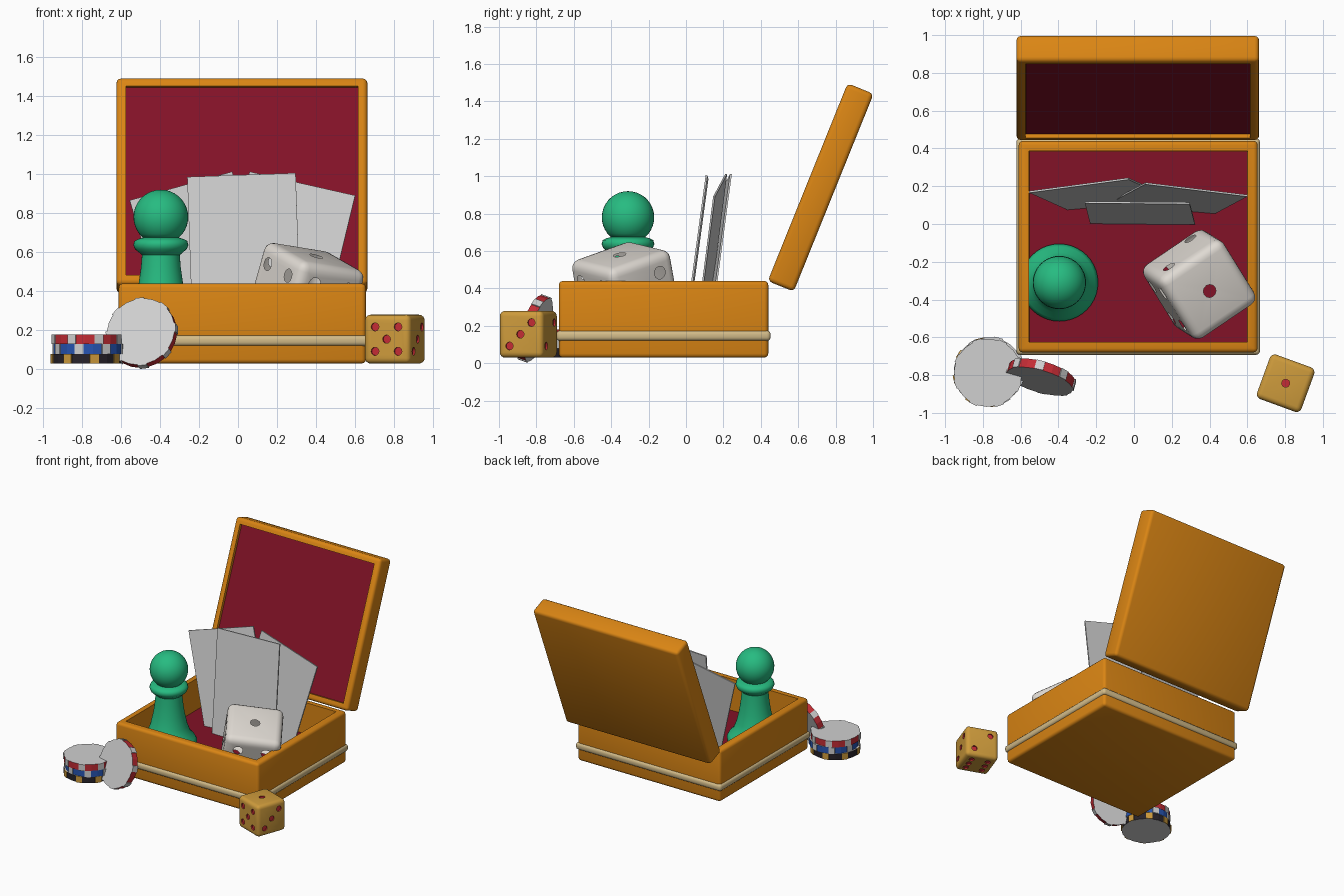
import bpy, bmesh, math
from mathutils import Matrix, Vector

if "Cube" in bpy.data.objects:
    bpy.data.objects.remove(bpy.data.objects["Cube"])


def material(name, r, g, b):
    m = bpy.data.materials.new(name)
    m.diffuse_color = (r, g, b, 1)
    m.use_nodes = True
    m.node_tree.nodes["Principled BSDF"].inputs["Base Color"].default_value = m.diffuse_color
    return m


WOOD = material("orange_wood", 0.70, 0.235, 0.007)
VELVET = material("dark_red_velvet", 0.225, 0.006, 0.02)
GREEN = material("green", 0.02, 0.50, 0.22)
GRAY = material("light_gray", 0.63, 0.63, 0.63)
CREAM = material("cream_trim", 0.65, 0.50, 0.25)
WHITE = material("warm_white", 0.74, 0.70, 0.65)
GOLD = material("gold", 0.62, 0.33, 0.045)
RED = material("chip_red", 0.55, 0.025, 0.035)
BLUE = material("chip_blue", 0.02, 0.09, 0.45)
DARK = material("chip_dark", 0.02, 0.016, 0.022)


def finish(name, bm, mats, matrix=Matrix(), smooth=35):
    me = bpy.data.meshes.new(name)
    bm.to_mesh(me)
    bm.free()
    for m in mats:
        me.materials.append(m)
    ob = bpy.data.objects.new(name, me)
    bpy.context.collection.objects.link(ob)
    ob.matrix_world = matrix
    if smooth:
        shade(me, smooth)
    return ob


def shade(me, angle):
    for p in me.polygons:
        p.use_smooth = True
    me.set_sharp_from_angle(angle=math.radians(angle))


def rounded_box(size, bevel, segments=3):
    bm = bmesh.new()
    bmesh.ops.create_cube(bm, size=1)
    bmesh.ops.scale(bm, vec=size, verts=bm.verts)
    bmesh.ops.bevel(bm, geom=bm.edges[:], offset=bevel, segments=segments,
                    profile=0.5, affect='EDGES')
    return bm


def tray(name, size, bevel, wall, depth, matrix):
    """Rounded box hollowed from the top, with a velvet floor."""
    bm = rounded_box(size, bevel)
    top = max(bm.faces, key=lambda f: f.normal.z * f.calc_area())
    bmesh.ops.inset_region(bm, faces=[top], thickness=wall - bevel)
    bmesh.ops.inset_region(bm, faces=[top], thickness=0.002, depth=-depth)
    top.material_index = 1
    return finish(name, bm, [WOOD, VELVET], matrix)


# Case, trim band and open lid
FLOOR = 0.19
tray("case_body", (1.265, 1.12, 0.41), 0.022, 0.068, 0.44 - FLOOR,
     Matrix.Translation((0.022, -0.12, 0.235)))
finish("trim_band", rounded_box((1.29, 1.145, 0.055), 0.02),
       [CREAM], Matrix.Translation((0.022, -0.12, 0.147)))
tray("lid", (1.285, 1.14, 0.15), 0.024, 0.058, 0.022,
     Matrix.Translation((0.02, 0.72, 0.94)) @ Matrix.Rotation(math.radians(68), 4, 'X'))

# Game pawn, turned profile with a ball head
profile = [(0, FLOOR), (0.2, FLOOR), (0.205, 0.215), (0.19, 0.245), (0.16, 0.275),
           (0.135, 0.34), (0.115, 0.43), (0.102, 0.52), (0.097, 0.585), (0.11, 0.597),
           (0.132, 0.615), (0.141, 0.637), (0.135, 0.658), (0.115, 0.668), (0.09, 0.675)]
for i in range(15):
    a = math.radians(-48 + 138 * i / 14)
    profile.append((max(0, 0.14 * math.cos(a)), 0.78 + 0.14 * math.sin(a)))
bm = bmesh.new()
verts = [bm.verts.new((r, 0, z)) for r, z in profile]
edges = [bm.edges.new(pair) for pair in zip(verts, verts[1:])]
bmesh.ops.spin(bm, geom=verts + edges, axis=(0, 0, 1), cent=(0, 0, 0),
               angle=2 * math.pi, steps=40)
bmesh.ops.remove_doubles(bm, verts=bm.verts, dist=0.0005)
bmesh.ops.recalc_face_normals(bm, faces=bm.faces)
finish("pawn", bm, [GREEN], Matrix.Translation((-0.395, -0.31, 0)), 50)


def card(name, left, right, lean, height=0.81, thick=0.01):
    """Thin card hung from its two top corners."""
    left, right = Vector(left), Vector(right)
    u = (right - left).normalized()
    down = Vector((0, -lean, -1))
    down = (down - u * down.dot(u)).normalized()
    n = u.cross(-down)
    rot = Matrix((u, -down, n)).transposed().to_4x4()
    bm = bmesh.new()
    bmesh.ops.create_cube(bm, size=1)
    bmesh.ops.scale(bm, vec=((right - left).length, height, thick), verts=bm.verts)
    centre = (left + right) / 2 + down * height / 2
    finish(name, bm, [GRAY], Matrix.Translation(centre) @ rot, None)


# Fan of three cards
card("card_middle", (-0.26, 0.115, 0.985), (0.295, 0.11, 1.005), 0.135)
card("card_left", (-0.555, 0.17, 0.865), (-0.03, 0.24, 1.012), 0.16)
card("card_right", (0.06, 0.215, 1.012), (0.6, 0.15, 0.89), 0.15)

# Pip positions in thirds of a face, and the face each count sits on
DIAG = [(1, 1), (-1, -1)]
CORNERS = DIAG + [(-1, 1), (1, -1)]
PIPS = {(0, 0, 1): [(0, 0)], (0, 1, 0): DIAG, (1, 0, 0): DIAG + [(0, 0)],
        (-1, 0, 0): CORNERS, (0, -1, 0): CORNERS + [(0, 0)],
        (0, 0, -1): CORNERS + [(-1, 0), (1, 0)]}


def die(name, size, bevel, mats, matrix, hollow):
    h = size / 2
    ob = finish(name, rounded_box((size,) * 3, bevel, 4), mats)
    cut = bmesh.new()
    for d, spots in PIPS.items():
        rot = Vector(d).to_track_quat('Z', 'Y').to_matrix().to_4x4()
        for x, y in spots:
            bmesh.ops.create_cone(
                cut, cap_ends=True, segments=12, radius1=size * 0.085, radius2=size * 0.085,
                depth=size * 0.08,
                matrix=rot @ Matrix.Translation((x * size * 0.25, y * size * 0.25, h)))
    cutter = finish(name + "_pip_cutter", cut, mats)
    cutter.hide_render = True
    mod = ob.modifiers.new("pips", 'BOOLEAN')
    mod.operation, mod.object, mod.solver = 'DIFFERENCE', cutter, 'EXACT'
    me = bpy.data.meshes.new_from_object(
        ob.evaluated_get(bpy.context.evaluated_depsgraph_get()))
    ob.modifiers.clear()
    ob.data = me
    bpy.data.objects.remove(cutter)
    # Recess faces lie inside the flat part of a side but below its surface
    bm = bmesh.new()
    bm.from_mesh(me)
    recess = []
    for f in bm.faces:
        a = sorted(abs(c) for c in f.calc_center_median())
        inside = a[2] < h - 0.001 and a[1] < h - bevel
        f.material_index = int(inside and not hollow)
        if inside:
            recess.append(f)
    if hollow:
        bmesh.ops.delete(bm, geom=recess, context='FACES')
    bm.to_mesh(me)
    bm.free()
    shade(me, 35)
    ob.matrix_world = matrix


# Gold die outside, tilted hollow white die inside the case
die("gold_die", 0.25, 0.028, [GOLD, RED],
    Matrix.Translation((0.803, -0.805 - 0.038, 0.155)) @ Matrix.Rotation(math.radians(-20), 4, 'Z')
    , False)
lean = Vector((0, 0, 1)).rotation_difference(Vector((0.27, -0.17, 0.95))).to_matrix().to_4x4()
die("white_die", 0.41, 0.05, [WHITE],
    Matrix.Translation((0.345, -0.32, 0.385)) @ lean @ Matrix.Rotation(math.radians(33), 4, 'Z'),
    True)


def chip(name, main, accent, matrix, r=0.18, thick=0.05):
    """Disc with a striped rim and slightly raised accent blocks."""
    bm = bmesh.new()
    bmesh.ops.create_cone(bm, cap_ends=True, segments=24, radius1=r, radius2=r, depth=thick)
    blocks = []
    for f in bm.faces:
        if abs(f.normal.z) < 0.5:
            c = f.calc_center_median()
            i = int((math.atan2(c.y, c.x) % (2 * math.pi)) / (2 * math.pi) * 24)
            f.material_index = 2 if i % 3 == 0 else 1
            if i % 3 == 0:
                blocks.append(f)
    for f in bmesh.ops.extrude_discrete_faces(bm, faces=blocks)["faces"]:
        bmesh.ops.translate(bm, verts=f.verts, vec=f.normal * 0.006)
    finish(name, bm, [GRAY, main, accent], matrix, None)


# Stack of chips and one leaning against it
for name, main, accent, x, y, z, turn in [
        ("chip_bottom", DARK, GOLD, -0.775, -0.785, 0.055, 5),
        ("chip_middle", BLUE, GRAY, -0.765, -0.78, 0.105, 22),
        ("chip_top", RED, GRAY, -0.773, -0.788, 0.155, 12)]:
    chip(name, main, accent, Matrix.Translation((x, y, z))
         @ Matrix.Rotation(math.radians(turn), 4, 'Z'))
tilt = Vector((-0.26, -0.91, 0.33)).to_track_quat('Z', 'Y').to_matrix().to_4x4()
chip("chip_leaning", RED, GRAY, Matrix.Translation((-0.492, -0.81, 0.186)) @ tilt)
